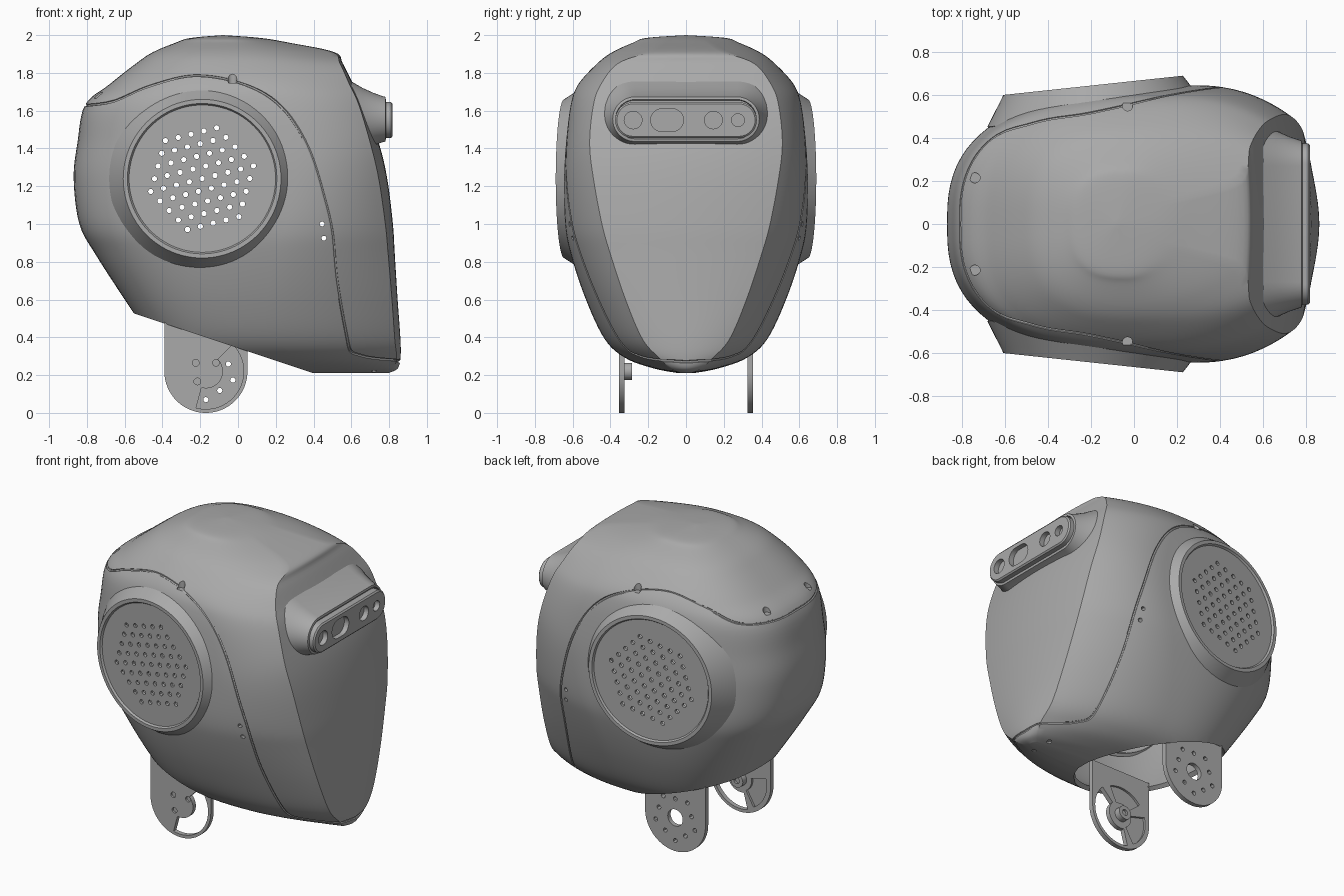
import bpy, bmesh, math
from mathutils import Vector, Matrix
from mathutils.bvhtree import BVHTree

cube = bpy.data.objects.get("Cube")
if cube:
    bpy.data.objects.remove(cube)

grey = bpy.data.materials.new("plain_grey")
grey.use_nodes = True
grey.diffuse_color = (0.4, 0.4, 0.4, 1)
grey.node_tree.nodes["Principled BSDF"].inputs["Base Color"].default_value = (0.4, 0.4, 0.4, 1)


def make(name, bm):
    mesh = bpy.data.meshes.new(name)
    bm.to_mesh(mesh)
    bm.free()
    mesh.materials.append(grey)
    ob = bpy.data.objects.new(name, mesh)
    bpy.context.collection.objects.link(ob)
    return ob


def loft(bm, rings, caps=(True, True)):
    """Skin closed rings of points, with optional end caps."""
    loops = [[bm.verts.new(p) for p in ring] for ring in rings]
    faces = []
    for a, b in zip(loops, loops[1:]):
        for i in range(len(a)):
            j = (i + 1) % len(a)
            faces.append(bm.faces.new((a[i], a[j], b[j], b[i])))
    for loop, cap in ((loops[0], caps[0]), (loops[-1], caps[1])):
        if cap:
            faces.append(bm.faces.new(loop))
    bmesh.ops.recalc_face_normals(bm, faces=faces)


def circle(r, n=24, start=0, end=360):
    full = end - start == 360
    steps = n if full else n + 1
    angles = [math.radians(start + (end - start) * i / n) for i in range(steps)]
    return [(r * math.cos(a), r * math.sin(a)) for a in angles]


def along_y(outline, cx, cz, y0, y1):
    return [[(cx + u, y, cz + v) for u, v in outline] for y in (y0, y1)]


def along_z(outline, cx, cy, z0, z1):
    return [[(cx + u, cy + v, z) for u, v in outline] for z in (z0, z1)]


def stadium(x, half, r, cy, cz):
    right = [(x, cy + half + u, cz + v) for u, v in circle(r, 20, -90, 90)]
    left = [(x, cy - half + u, cz + v) for u, v in circle(r, 20, 90, 270)]
    return right + left


def bake(ob):
    dg = bpy.context.evaluated_depsgraph_get()
    mesh = bpy.data.meshes.new_from_object(ob.evaluated_get(dg))
    ob.modifiers.clear()
    ob.data = mesh


def cut(ob, bm):
    cutter = make("cutter", bm)
    cutter.hide_render = True
    mod = ob.modifiers.new("cut", "BOOLEAN")
    mod.operation, mod.solver, mod.object = "DIFFERENCE", "EXACT", cutter
    bake(ob)
    bpy.data.objects.remove(cutter)


def thicken(ob, amount):
    mod = ob.modifiers.new("wall", "SOLIDIFY")
    mod.thickness, mod.offset = amount, -1
    bake(ob)


def spline(rows, steps):
    """Catmull-Rom through rows of numbers."""
    out = []
    for i in range(len(rows) - 1):
        quad = [rows[max(0, i - 1)], rows[i], rows[i + 1], rows[min(len(rows) - 1, i + 2)]]
        for s in range(steps):
            t = s / steps
            out.append([b + 0.5 * t * (c - a + t * (2*a - 5*b + 4*c - d + t * (3*(b - c) + d - a)))
                        for a, b, c, d in zip(*quad)])
    return out + [list(rows[-1])]


# Head sections: height, back x, widest x, half width, crease x, crease y, front x
sections = [
    (2.0, -.08, -.08, 0, -.08, 0, -.08), (1.985, -.25, -.05, .21, .1, .08, .12),
    (1.96, -.33, -.03, .28, .26, .12, .27), (1.91, -.45, 0, .39, .5, .2, .51),
    (1.85, -.54, .03, .47, .54, .36, .555), (1.74, -.68, .1, .57, .59, .45, .61),
    (1.63, -.81, .2, .61, .64, .49, .665), (1.43, -.85, .28, .635, .7, .51, .745),
    (1.24, -.87, .3, .645, .745, .49, .79), (1.0, -.84, .25, .64, .78, .445, .82),
    (.84, -.755, .2, .61, .795, .4, .83), (.6, -.6, .15, .53, .815, .32, .845),
    (.39, -.46, .15, .43, .83, .23, .86), (.29, -.4, .2, .32, .84, .14, .86),
    (.235, -.3, .3, .17, .82, .08, .845), (.212, -.2, .4, .05, .78, .03, .8)]


def section(z, xb, xm, w, xc, yc, xf):
    half = []
    for i in range(25):
        a = math.pi / 2 * i / 24
        half.append((xm - (xm - xb) * math.cos(a) ** .75, w * math.sin(a) ** .75))
    for i in range(1, 15):
        t = i / 14
        ctrl = xm + .55 * (xc - xm)
        half.append(((1-t)**2 * xm + 2*t*(1-t) * ctrl + t*t * xc,
                     (1-t)**2 * w + 2*t*(1-t) * w + t*t * yc))
    for i in range(1, 11):
        t = 1 - i / 10
        half.append((xf - (xf - xc) * t * t, yc * t))
    other = [(x, -y) for x, y in half[-2:0:-1]]
    return [(x, y, z) for x, y in half + other]


# Head shell, open underneath along a sloping cut
bm = bmesh.new()
loft(bm, [section(*row) for row in spline(sections, 6)], (False, True))
bmesh.ops.remove_doubles(bm, verts=bm.verts, dist=.0005)
bmesh.ops.recalc_face_normals(bm, faces=bm.faces)
tree = BVHTree.FromBMesh(bm)
bmesh.ops.bisect_plane(bm, geom=bm.verts[:] + bm.edges[:] + bm.faces[:],
                       plane_co=(-.56, 0, .53), plane_no=(.32, 0, .96), clear_inner=True)
head = make("head_shell", bm)
thicken(head, .03)

# Seam groove: height against the angle around the head
seam = [(180, 1.63), (165, 1.63), (149, 1.65), (135, 1.73), (115, 1.785), (90, 1.75), (72, 1.65),
        (61, 1.45), (53, 1.1), (44, .7), (31, .38), (20, .3), (0, .27)]
path = []
for angle, z in spline(seam, 8):
    a = math.radians(angle)
    path.append(tree.ray_cast(Vector((0, 0, z)), Vector((math.cos(a), math.sin(a), 0)))[0])
path += [Vector((p.x, -p.y, p.z)) for p in path[-2:0:-1]]
bm = bmesh.new()
rings = []
for i, p in enumerate(path):
    tangent = (path[(i + 1) % len(path)] - path[i - 1]).normalized()
    out = Vector((p.x, p.y, 0)).normalized()
    side = tangent.cross(out).normalized()
    out = side.cross(tangent)
    rings.append([p + side * u + out * v for u, v in circle(.008, 6)])
loft(bm, rings + rings[:1], (False, False))
bmesh.ops.remove_doubles(bm, verts=bm.verts, dist=.00001)
bmesh.ops.recalc_face_normals(bm, faces=bm.faces)
cut(head, bm)

# Ear openings, screw recesses and small side holes
ear_axis = Vector((-.107, 1, 0)).normalized()
ear_frame = Matrix.Translation((-.19, .645, 1.24)) @ ear_axis.to_track_quat("Z", "Y").to_matrix().to_4x4()
flip = Matrix.Scale(-1, 4, (0, 1, 0))
bm = bmesh.new()
for side in (Matrix.Identity(4), flip):
    loft(bm, [[side @ ear_frame @ Vector((u, v, h)) for u, v in circle(.42, 48)] for h in (-.3, .3)])
for x, z in ((.445, 1.0), (.455, .925)):
    loft(bm, along_y(circle(.013, 12), x, z, -1, 1))
for x, y in ((-.03, .55), (-.74, .215)):
    for s in (1, -1):
        top = tree.ray_cast(Vector((x, y * s, 3)), Vector((0, 0, -1)))[0].z
        loft(bm, along_z(circle(.024, 20), x, y * s, top - .018, top + .1))
for y in (-.07, .07):
    loft(bm, along_z(circle(.015, 12), .72, y, .15, .23))
cut(head, bm)

# Ear covers: lathed rim and recessed disc with a hexagonal grid of holes
ear_profile = [(.51, -.14), (.475, -.085), (.445, -.04), (.42, 0), (.398, 0), (.39, -.012), (.2, -.012)]
ears = []
for name, side in (("ear_cover_back", Matrix.Identity(4)), ("ear_cover_front", flip)):
    bm = bmesh.new()
    loft(bm, [[side @ ear_frame @ Vector((u, v, h)) for u, v in circle(r, 96)] for r, h in ear_profile],
         (False, True))
    outward = side @ ear_axis
    if sum(f.normal.dot(outward) * f.calc_area() for f in bm.faces) < 0:
        bmesh.ops.reverse_faces(bm, faces=bm.faces)
    ear = make(name, bm)
    thicken(ear, .02)
    bm = bmesh.new()
    turn = Matrix.Rotation(math.radians(14), 2)
    for q in range(-4, 5):
        for r in range(max(-4, -4 - q), min(4, 4 - q) + 1):
            spot = turn @ Vector((.07 * (q + r / 2), .07 * r * math.sqrt(.75)))
            loft(bm, along_y(circle(.014, 12), spot.x - .19, spot.y + 1.24, -1, 1))
    cut(ear, bm)
    ears.append(ear)

# Sensor fairing and sensor bar with lens recesses
bm = bmesh.new()
fairing = ((.6, .2), (.66, .165), (.72, .138), (.76, .124), (.78, .118), (.783, .104), (.77, .1))
loft(bm, [stadium(x, .27, r, 0, 1.555) for x, r in fairing])
make("sensor_fairing", bm)
bm = bmesh.new()
loft(bm, [stadium(x, .28, r, 0, 1.55) for x, r in ((.74, .095), (.81, .095), (.818, .086))])
sensor = make("sensor_bar", bm)
bm = bmesh.new()
for y, half, r in ((-.28, .001, .046), (-.1, .027, .06), (.145, .001, .046), (.275, .001, .033)):
    loft(bm, [stadium(x, half, r, y, 1.55) for x in (.785, .9)])
cut(sensor, bm)

# Neck brackets
cx, cz = -.17, .22
outline = circle(.22, 40, 180, 360) + [(.22, .3), (-.22, .3)]


def sector(r0, r1, a0, a1):
    return circle(r1, 24, a0, a1) + circle(r0, 24, a0, a1)[::-1]


bm = bmesh.new()
loft(bm, along_y(outline, cx, cz, .325, .355))
motor_bracket = make("motor_bracket", bm)
bm = bmesh.new()
loft(bm, along_y(circle(.055, 24), cx, cz, .2, .5))
for k in range(10):
    a = math.radians(36 * k + 18)
    r = .15 if k % 2 else .125
    loft(bm, along_y(circle(.014, 12), cx + r * math.cos(a), cz + r * math.sin(a), .2, .5))
cut(motor_bracket, bm)

bm = bmesh.new()
loft(bm, along_y(outline, cx, cz, -.355, -.325))
idler_bracket = make("idler_bracket", bm)
bm = bmesh.new()
loft(bm, along_y(sector(.09, .2, -105, 45), cx, cz, -.5, -.2))
for a in (65, 165):
    loft(bm, along_y(sector(.08, .19, a, a + 75), cx, cz, -.34, -.2))
for a in (140, 40, 230):
    x, z = .07 * math.cos(math.radians(a)), .07 * math.sin(math.radians(a))
    loft(bm, along_y(circle(.018, 16), cx + x, cz + z, -.5, -.342))
cut(idler_bracket, bm)

bm = bmesh.new()
loft(bm, along_y(circle(.045, 28), cx, cz, -.33, -.285))
hub = make("idler_hub", bm)
bm = bmesh.new()
loft(bm, along_y(circle(.02, 16), cx, cz, -.3, -.2))
cut(hub, bm)

# Smooth shading with sharp edges kept
bpy.ops.object.select_all(action="DESELECT")
for ob in bpy.context.collection.objects:
    if ob.type == "MESH" and grey.name in ob.data.materials:
        ob.select_set(True)
        bpy.context.view_layer.objects.active = ob
bpy.ops.object.shade_smooth_by_angle(angle=math.radians(30))
